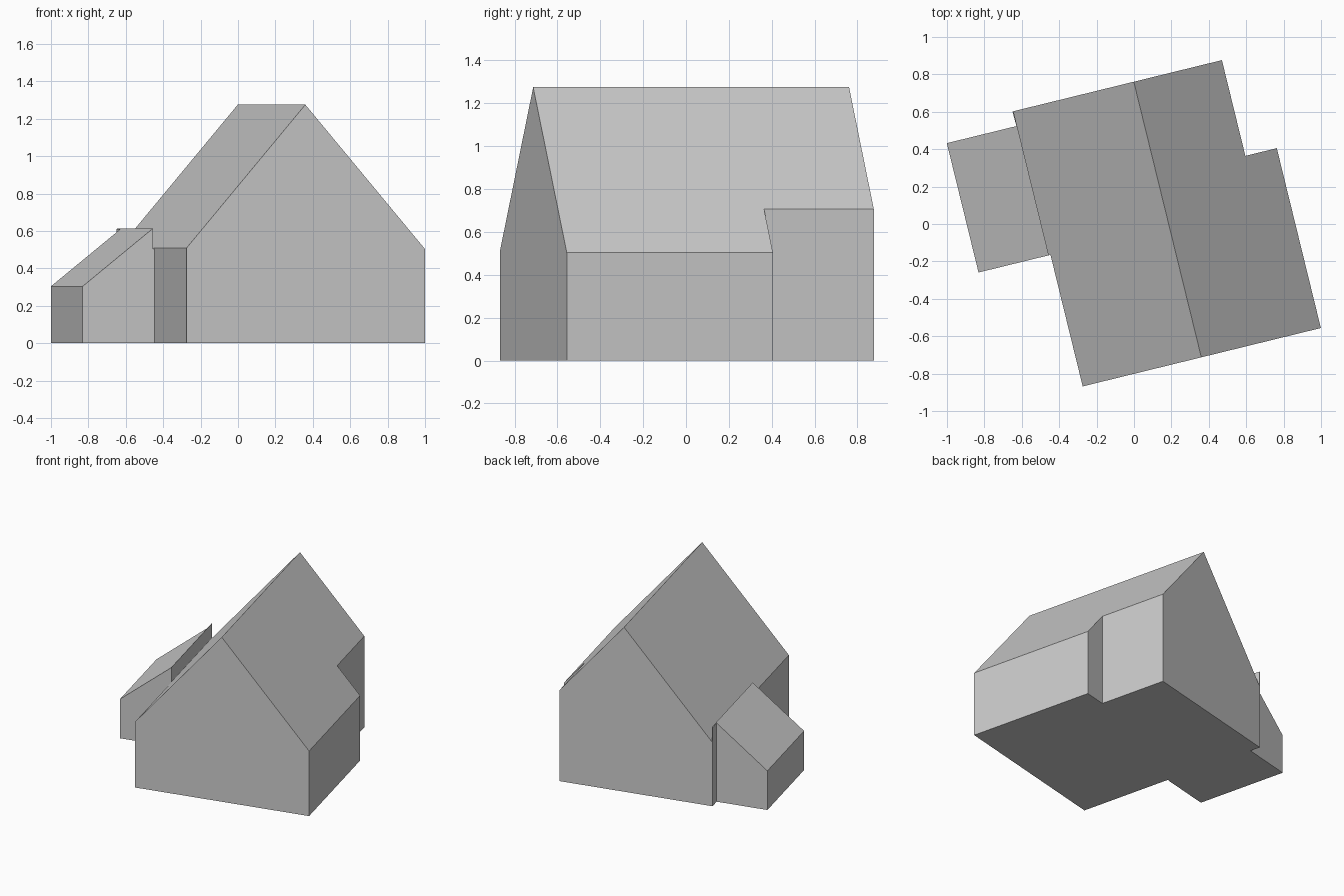
import bpy, bmesh, math

cube = bpy.data.objects.get("Cube")
if cube:
    bpy.data.objects.remove(cube, do_unlink=True)

GREY = (0.6, 0.6, 0.6, 1)
grey = bpy.data.materials.new("plain_grey")
grey.use_nodes = True
grey.diffuse_color = GREY
grey.node_tree.nodes["Principled BSDF"].inputs["Base Color"].default_value = GREY

TURN = math.radians(13.77)   # whole building is turned on its plot
RIDGE_X = 0.18
WALL_X = -0.482              # wall shared by house and lean-to


def block(name, footprint, height, ridge=None):
    """Raise a footprint to a roof whose height depends on x."""
    bm = bmesh.new()
    base = bm.faces.new([bm.verts.new((x, y, 0)) for x, y in footprint])
    raised = bmesh.ops.extrude_face_region(bm, geom=[base], use_keep_orig=True)["geom"]
    for v in raised:
        if isinstance(v, bmesh.types.BMVert):
            v.co.z = 1
    if ridge is not None:
        bmesh.ops.bisect_plane(bm, geom=bm.verts[:] + bm.edges[:] + bm.faces[:],
                               plane_co=(ridge, 0, 0), plane_no=(1, 0, 0))
    for v in bm.verts:
        if v.co.z > 0.5:
            v.co.z = height(v.co.x)
    bmesh.ops.recalc_face_normals(bm, faces=bm.faces)
    mesh = bpy.data.meshes.new(name)
    bm.to_mesh(mesh)
    bm.free()
    mesh.materials.append(grey)
    obj = bpy.data.objects.new(name, mesh)
    obj.rotation_euler.z = TURN
    bpy.context.collection.objects.link(obj)


# Gabled house with a notched back corner and a slight step in the side wall
block("gabled_house",
      [(-0.473, -0.778), (0.838, -0.778), (0.838, 0.212), (0.665, 0.212),
       (0.665, 0.739), (WALL_X, 0.739), (WALL_X, -0.052), (-0.473, -0.052)],
      lambda x: 1.275 - 1.172 * abs(x - RIDGE_X), RIDGE_X)

# Lean-to with a thin strip running on along the house wall
block("lean_to",
      [(-0.869, -0.054), (WALL_X, -0.054), (WALL_X, 0.739), (-0.488, 0.739),
       (-0.486, 0.658), (-0.869, 0.658)],
      lambda x: 0.613 + 0.8 * (x - WALL_X))
